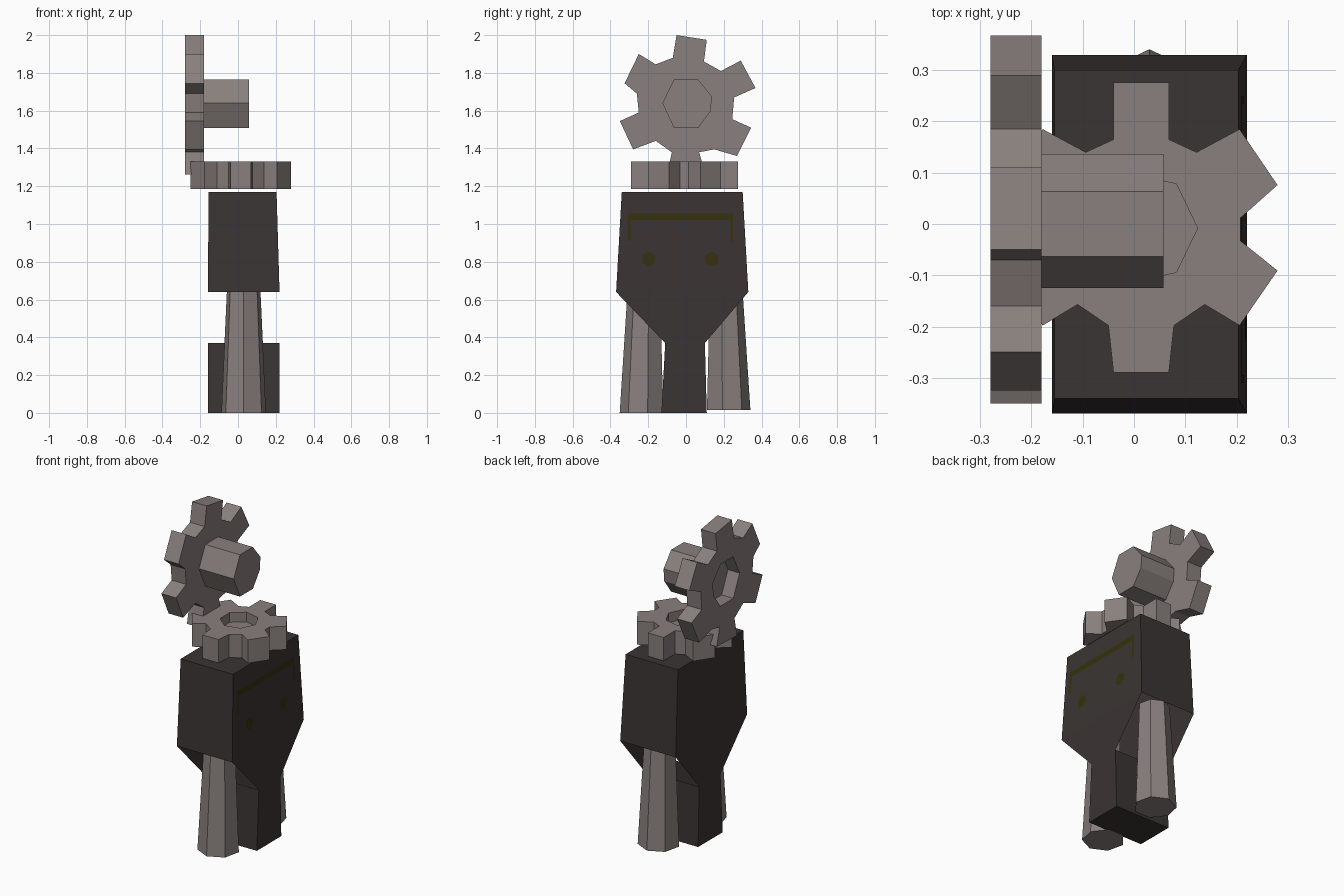
import bpy, bmesh, math
from mathutils import Vector

if "Cube" in bpy.data.objects:
    bpy.data.objects.remove(bpy.data.objects["Cube"])


def material(name, rgb):
    m = bpy.data.materials.new(name)
    m.diffuse_color = (*rgb, 1)
    m.use_nodes = True
    m.node_tree.nodes["Principled BSDF"].inputs["Base Color"].default_value = m.diffuse_color
    return m


STEEL = material("warm_steel", (0.25, 0.215, 0.205))
DARK = material("dark_casing", (0.042, 0.035, 0.033))
OLIVE = material("olive_paint", (0.035, 0.03, 0.004))


def make(name, verts, faces, mat):
    mesh = bpy.data.meshes.new(name)
    mesh.from_pydata(verts, [], faces)
    bm = bmesh.new()
    bm.from_mesh(mesh)
    bmesh.ops.recalc_face_normals(bm, faces=bm.faces)
    bm.to_mesh(mesh)
    bm.free()
    mesh.materials.append(mat)
    ob = bpy.data.objects.new(name, mesh)
    bpy.context.collection.objects.link(ob)
    return ob


def prism(name, profile, lo, hi, axis, mat):
    """Extrude a 2D profile along x (profile = y,z) or z (profile = x,y)."""
    def place(p, t):
        return (t, p[0], p[1]) if axis == "x" else (p[0], p[1], t)
    n = len(profile)
    verts = [place(p, t) for t in (lo, hi) for p in profile]
    faces = [tuple(range(n)), tuple(range(n, 2 * n))]
    faces += [(i, (i + 1) % n, n + (i + 1) % n, n + i) for i in range(n)]
    return make(name, verts, faces, mat)


def cut(ob, cutter):
    mod = ob.modifiers.new("recess", "BOOLEAN")
    mod.operation = "DIFFERENCE"
    mod.solver = "EXACT"
    mod.object = cutter
    cutter.hide_render = True
    cutter.hide_viewport = True


# Casing: four stacked rectangles, open on the two sloped undersides
rings = [(0, -0.13, 0.11, -0.16, 0.22), (0.37, -0.11, 0.10, -0.16, 0.22),
         (0.64, -0.37, 0.33, -0.16, 0.22), (1.17, -0.34, 0.30, -0.155, 0.204)]
verts = []
for z, y0, y1, x0, x1 in rings:
    verts += [(x0, y0, z), (x1, y0, z), (x1, y1, z), (x0, y1, z)]
faces = [(0, 1, 2, 3), (12, 13, 14, 15)]
for r in range(3):
    for i in range(4):
        if r == 1 and i in (0, 2):
            continue
        a, b = 4 * r + i, 4 * r + (i + 1) % 4
        faces.append((a, b, b + 4, a + 4))
make("casing", verts, faces, DARK)


# Painted marks lying on the slightly leaning +x side
def mark(name, pts):
    verts = [(0.2225 - 0.03 * (z - 0.64), y, z) for y, z in pts]
    make(name, verts, [tuple(range(len(pts)))], OLIVE)


mark("brow_mark", [(-0.31, 0.91), (-0.295, 0.91), (-0.295, 1.02), (0.235, 1.02),
                   (0.235, 0.91), (0.25, 0.91), (0.25, 1.055), (-0.31, 1.055)])
for name, cy in (("front_eye", -0.197), ("back_eye", 0.137)):
    mark(name, [(cy + 0.036 * math.cos(math.pi * k / 4 + math.pi / 8),
                 0.815 + 0.04 * math.sin(math.pi * k / 4 + math.pi / 8)) for k in range(8)])

# Tapered seven-sided legs
for name, side, cy, z0 in (("front_leg", -1, -0.23, 0.0), ("back_leg", 1, 0.22, 0.015)):
    verts = []
    for z, r, x, y in ((z0, 0.121, 0.03, cy), (0.67, 0.09, 0.03, cy - side * 0.012)):
        for k in range(7):
            a = 2 * math.pi * k / 7
            verts.append((x + r * math.sin(a), y + side * r * math.cos(a), z))
    faces = [tuple(range(7)), tuple(range(7, 14))]
    faces += [(k, (k + 1) % 7, 7 + (k + 1) % 7, 7 + k) for k in range(7)]
    make(name, verts, faces, STEEL)

# Flat gear on top: half outline mirrored across x = 0.014
half = [(0.068, 0.276), (0.068, 0.165), (0.122, 0.14), (0.206, 0.185),
        (0.28, 0.076), (0.208, 0.012), (0.208, -0.033), (0.28, -0.091),
        (0.206, -0.198), (0.138, -0.157), (0.078, -0.198), (0.068, -0.29)]
outline = half + [(0.028 - x, y) for x, y in reversed(half)]
flat_gear = prism("flat_gear", outline, 1.185, 1.33, "z", STEEL)
hole = [(0.014 + 0.11 * math.cos(2 * math.pi * k / 7),
         -0.008 + 0.11 * math.sin(2 * math.pi * k / 7)) for k in range(7)]
cut(flat_gear, prism("flat_gear_cutter", hole, 1.27, 1.4, "z", STEEL))

# Upright gear with its axle
teeth = [(-0.05, 2.0), (0.11, 1.975), (0.095, 1.86), (0.185, 1.81),
         (0.29, 1.865), (0.368, 1.72), (0.255, 1.67), (0.245, 1.555),
         (0.345, 1.51), (0.27, 1.36), (0.15, 1.395), (0.07, 1.38),
         (0.10, 1.27), (-0.10, 1.262), (-0.075, 1.38), (-0.16, 1.44),
         (-0.28, 1.395), (-0.35, 1.545), (-0.25, 1.59), (-0.26, 1.69),
         (-0.325, 1.745), (-0.25, 1.90), (-0.16, 1.845), (-0.07, 1.88)]
upright_gear = prism("upright_gear", teeth, -0.28, -0.18, "x", STEEL)
shaft = [(-0.125, 1.64), (-0.063, 1.766), (0.063, 1.766), (0.137, 1.676),
         (0.13, 1.597), (0.063, 1.507), (-0.063, 1.507)]
prism("axle", shaft, -0.181, 0.058, "x", STEEL)
cut(upright_gear, prism("upright_gear_cutter", shaft, -0.35, -0.2, "x", STEEL))
